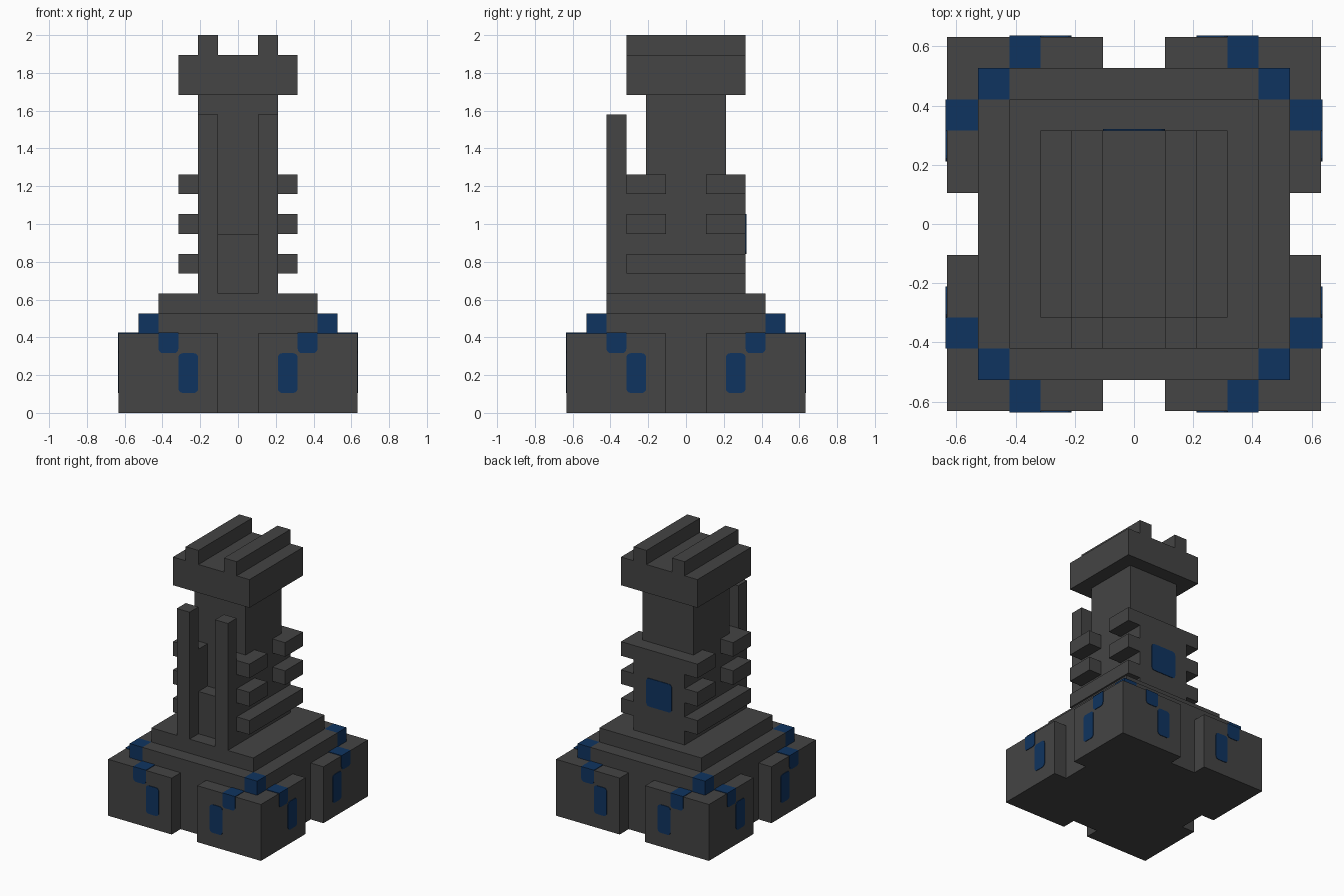
import bpy, bmesh, math
from mathutils import Matrix, Vector

if "Cube" in bpy.data.objects:
    bpy.data.objects.remove(bpy.data.objects["Cube"], do_unlink=True)

U = 2 / 19          # one block of the tower
THIN = 0.04         # thickness of painted plates, in blocks


def material(name, rgb):
    m = bpy.data.materials.new(name)
    m.use_nodes = True
    m.diffuse_color = (*rgb, 1)
    bsdf = m.node_tree.nodes["Principled BSDF"]
    bsdf.inputs["Base Color"].default_value = (*rgb, 1)
    bsdf.inputs["Roughness"].default_value = 0.8
    return m


GREY = material("dark grey stone", (0.058, 0.058, 0.058))
BLUE = material("deep blue", (0.0048, 0.034, 0.117))

UPRIGHT = Matrix.Rotation(math.pi / 2, 4, 'X')    # plan (x, y) -> (x, z), extruding to -y


def prism(name, outline, low, high, mat, matrix=Matrix()):
    """Extrude a counter-clockwise outline from low to high, in blocks."""
    bm = bmesh.new()
    face = bm.faces.new([bm.verts.new((x, y, low)) for x, y in outline])
    ext = bmesh.ops.extrude_face_region(bm, geom=[face])
    top = [g for g in ext["geom"] if isinstance(g, bmesh.types.BMVert)]
    bmesh.ops.translate(bm, verts=top, vec=(0, 0, high - low))
    bmesh.ops.transform(bm, verts=bm.verts, matrix=Matrix.Scale(U, 4) @ matrix)
    bmesh.ops.recalc_face_normals(bm, faces=bm.faces)
    mesh = bpy.data.meshes.new(name)
    bm.to_mesh(mesh)
    bm.free()
    mesh.materials.append(mat)
    obj = bpy.data.objects.new(name, mesh)
    bpy.context.collection.objects.link(obj)
    return obj


def rect(x0, x1, y0, y1):
    return [(x0, y0), (x1, y0), (x1, y1), (x0, y1)]


def box(name, x, y, z, mat=GREY, matrix=Matrix()):
    return prism(name, rect(*x, *y), *z, mat, matrix)


def rounded(x0, x1, y0, y1, radii):
    """Rectangle with a radius per corner, starting bottom left."""
    pts = []
    signs = [(1, 1), (-1, 1), (-1, -1), (1, -1)]
    for i, ((cx, cy), (sx, sy), r) in enumerate(zip(rect(x0, x1, y0, y1), signs, radii)):
        if r == 0:
            pts.append((cx, cy))
            continue
        for k in range(4):
            a = math.pi + math.pi / 2 * (i + k / 3)
            pts.append((cx + sx * r + r * math.cos(a), cy + sy * r + r * math.sin(a)))
    return pts


def four_fold(quarter):
    """Repeat a quarter outline around the centre."""
    pts = []
    for _ in range(4):
        pts += quarter
        quarter = [(-y, x) for x, y in quarter]
    return pts


# Stepped base: notched plinth, cross-shaped deck, upper step
prism("plinth", four_fold([(5, 1), (6, 1), (6, 6), (1, 6), (1, 5)]), 0, 4, GREY)
prism("deck", four_fold([(5, 4), (4, 4), (4, 5)]), 4, 5, GREY)
box("upper_step", (-4, 4), (-4, 4), (5, 6))

# Blue corner blocks and the stepped trail running down each plinth pad
R = 0.22
for q in range(4):
    turn = Matrix.Rotation(q * math.pi / 2, 4, 'Z')
    box(f"corner_block_{q}", (4, 5), (4, 5), (4, 5), BLUE, turn)
    for s in (-1, 1):
        tag = f"{q}_{'left' if s > 0 else 'right'}"
        a, b = sorted((3 * s, 4 * s))
        c, d = sorted((2 * s, 3 * s))
        box(f"trail_top_{tag}", (a, b), (-6 - THIN, -5), (4, 4 + THIN), BLUE, turn)
        prism(f"trail_upper_{tag}", rounded(a, b, 3, 4, (R, R, 0, 0)),
              6, 6 + THIN, BLUE, turn @ UPRIGHT)
        prism(f"trail_lower_{tag}", rounded(c, d, 1, 3, (R, R, R, R)),
              6, 6 + THIN, BLUE, turn @ UPRIGHT)

# Tower shaft with its back slab and front ledge
box("shaft", (-2, 2), (-2, 2), (6, 16))
box("back_slab", (-2, 2), (2, 3), (6, 12))
box("front_ledge", (-1, 1), (-3, -2), (6, 9))

# Mirrored front posts, buttresses and side ribs
for s, side in ((1, "left"), (-1, "right")):
    inner = sorted((s, 2 * s))
    outer = sorted((2 * s, 3 * s))
    box(f"front_post_{side}", inner, (-4, -3), (6, 15))
    box(f"front_buttress_{side}", inner, (-3, -2), (6, 12))
    box(f"long_rib_{side}", outer, (-3, 3), (7, 8))
    for z in (9, 11):
        box(f"front_rib_{side}_{z}", outer, (-3, -1), (z, z + 1))
        box(f"back_rib_{side}_{z}", outer, (1, 3), (z, z + 1))

# Blue window on the back slab
prism("back_window", rounded(-1, 1, 8, 10, (R, R, R, R)), -3 - THIN, -3, BLUE, UPRIGHT)

# Head with two parapet rails, as one profile extruded front to back
prism("head", [(-3, 16), (3, 16), (3, 18), (2, 18), (2, 19), (1, 19), (1, 18),
               (-1, 18), (-1, 19), (-2, 19), (-2, 18), (-3, 18)], -3, 3, GREY, UPRIGHT)
